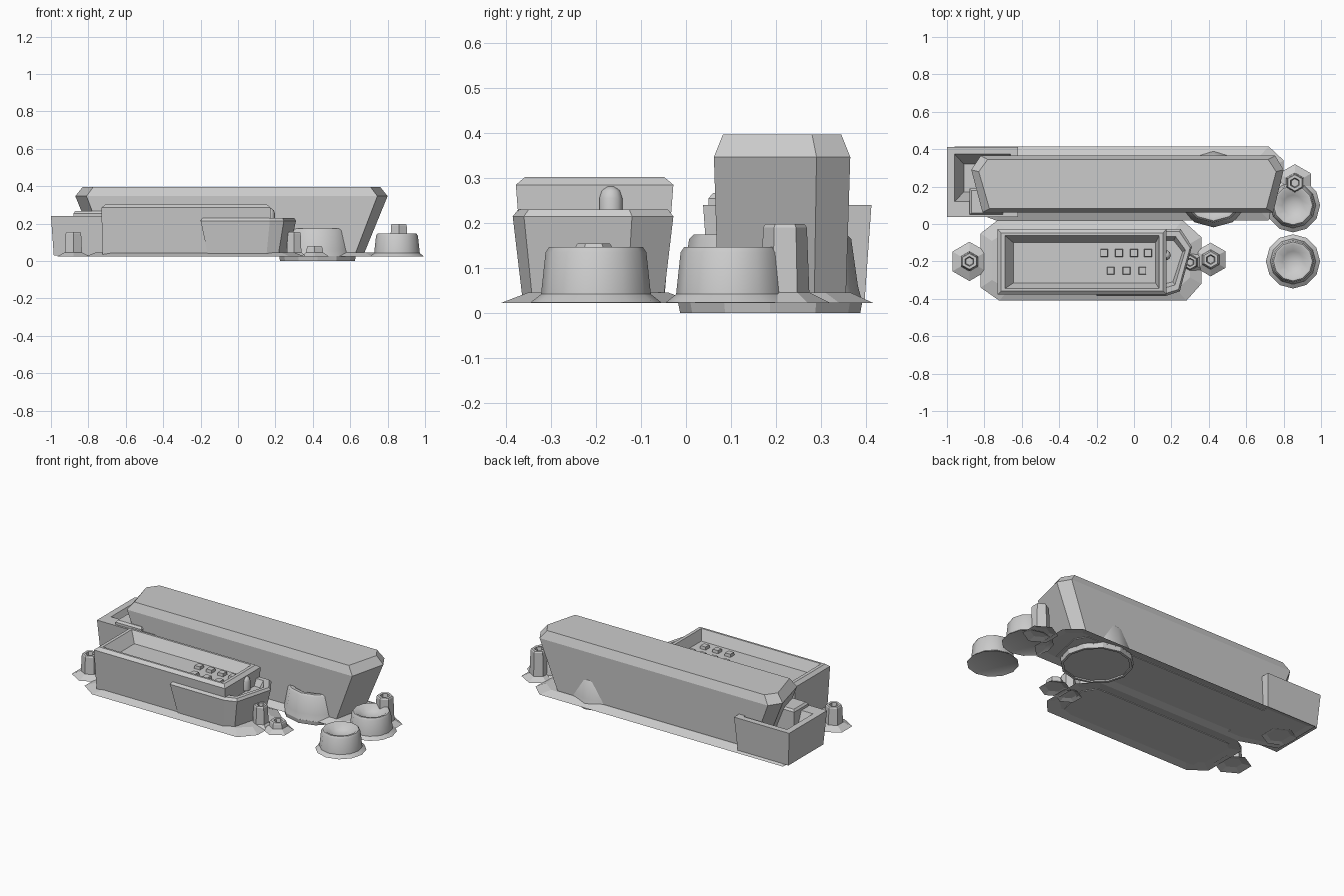
import bpy, math

if "Cube" in bpy.data.objects:
    bpy.data.objects.remove(bpy.data.objects["Cube"])


def make(name, verts, faces, smooth=False):
    me = bpy.data.meshes.new(name)
    me.from_pydata(verts, [], faces)
    me.update()
    ob = bpy.data.objects.new(name, me)
    bpy.context.collection.objects.link(ob)
    if smooth:
        bpy.ops.object.select_all(action='DESELECT')
        ob.select_set(True)
        bpy.context.view_layer.objects.active = ob
        bpy.ops.object.shade_smooth_by_angle(angle=math.radians(42))
    return ob


def inset(pts, dx, dy=None):
    """Shrink an outline about its centre by dx, dy on each side."""
    dy = dx if dy is None else dy
    xs, ys = [p[0] for p in pts], [p[1] for p in pts]
    cx, cy = (min(xs) + max(xs)) / 2, (min(ys) + max(ys)) / 2
    sx = 1 - 2 * dx / (max(xs) - min(xs))
    sy = 1 - 2 * dy / (max(ys) - min(ys))
    return [(cx + (x - cx) * sx, cy + (y - cy) * sy) for x, y in pts]


def loft(name, rings, smooth=False):
    """Skin a stack of (outline, z) rings and cap both ends."""
    n = len(rings[0][0])
    verts = [(x, y, z) for pts, z in rings for x, y in pts]
    faces = [list(range(n))[::-1], list(range(len(verts) - n, len(verts)))]
    for r in range(len(rings) - 1):
        for i in range(n):
            j = (i + 1) % n
            a, b = r * n, (r + 1) * n
            faces.append([a + i, a + j, b + j, b + i])
    return make(name, verts, faces, smooth)


def rect(x0, x1, y0, y1):
    return [(x0, y0), (x1, y0), (x1, y1), (x0, y1)]


def turned(name, x, y, profile, sides, turn=0.0, smooth=False):
    """Lathe a (radius, z) profile around a vertical axis."""
    rings = []
    for r, z in profile:
        ang = [turn + 2 * math.pi * i / sides for i in range(sides)]
        rings.append(([(x + r * math.cos(a), y + r * math.sin(a)) for a in ang], z))
    return loft(name, rings, smooth)


def skirt(name, pts, d):
    loft(name, [(inset(pts, d), 0.034), (pts, 0.023), (inset(pts, d), 0.046)])


# long rear building with chamfered top
rear = [(-0.81, 0.062), (0.745, 0.062), (0.80, 0.29), (0.755, 0.365),
        (-0.82, 0.365), (-0.87, 0.29)]
loft("rear_hall", [(inset(rear, 0.13, 0.01), 0.03), (rear, 0.347),
                   (inset(rear, 0.04, 0.02), 0.397)])
skirt("rear_skirt", [(-0.74, 0.02), (0.72, 0.02), (0.80, 0.10), (0.80, 0.34),
                     (0.72, 0.415), (-0.96, 0.415), (-0.96, 0.10)], 0.05)

# open tray at the left end of the rear building
tray = rect(-1.0, -0.62, 0.038, 0.412)
loft("rear_tray", [(inset(tray, 0.015), 0.03), (tray, 0.24),
                   (rect(-0.96, -0.66, 0.12, 0.375), 0.24),
                   (rect(-0.91, -0.68, 0.17, 0.32), 0.12)])
block = rect(-0.88, -0.70, 0.05, 0.19)
loft("tray_block", [(block, 0.12), (block, 0.255), (inset(block, 0.01), 0.267)])

# front building with a sunken roof
front = rect(-0.73, 0.175, -0.378, -0.028)
loft("front_hall", [(inset(front, 0.005, 0.02), 0.03), (front, 0.285),
                    (inset(front, 0.02), 0.302),
                    (rect(-0.69, 0.135, -0.345, -0.062), 0.302),
                    (rect(-0.645, 0.115, -0.315, -0.10), 0.24)])
skirt("front_skirt", [(-0.82, -0.34), (-0.72, -0.41), (0.28, -0.41), (0.36, -0.32),
                      (0.36, -0.07), (0.26, 0.02), (-0.73, 0.02), (-0.82, -0.05)], 0.06)

# roof studs
for row_y, xs in ((-0.155, (-0.16, -0.08, 0.0, 0.075)), (-0.25, (-0.125, -0.04, 0.045))):
    for x in xs:
        s = rect(x - 0.021, x + 0.021, row_y - 0.021, row_y + 0.021)
        loft("roof_stud", [(s, 0.235), (inset(s, 0.003), 0.258)])

# lower annex wrapped around the right end of the front building
annex = [(-0.20, -0.385), (0.17, -0.385), (0.245, -0.36), (0.31, -0.12),
         (0.25, -0.028), (-0.20, -0.028)]
loft("front_annex", [(inset(annex, 0.04, 0.022), 0.03), (annex, 0.215),
                     (inset(annex, 0.01, 0.012), 0.23), (inset(annex, 0.035, 0.04), 0.23),
                     (inset(annex, 0.05, 0.06), 0.19)])

# rounded knob on the end wall of the front building
turned("end_knob", 0.17, -0.167, [(0.027, 0.2), (0.027, 0.255), (0.021, 0.272), (0.009, 0.281)],
       10, smooth=True)

# flared hexagonal posts with a hole in the top: x, y, height, flare radius, post radius
for x, y, h, flare, r in ((-0.88, -0.20, 0.155, 0.105, 0.053), (0.41, -0.19, 0.08, 0.09, 0.053),
                          (0.30, -0.205, 0.155, 0.075, 0.045), (0.86, 0.22, 0.198, 0.10, 0.054),
                          (-0.88, 0.20, 0.08, 0.10, 0.053)):
    turned("hex_post", x, y, [(r, 0.034), (flare, 0.023), (r, 0.046), (r * 0.9, h - 0.008),
                              (r * 0.8, h), (r * 0.5, h), (r * 0.4, h - 0.03)], 6, math.pi / 6)

# two dished round tanks
for y in (-0.20, 0.10):
    turned("round_tank", 0.85, y, [(0.11, 0.038), (0.145, 0.024), (0.122, 0.042), (0.112, 0.135),
                                   (0.104, 0.147), (0.092, 0.147), (0.055, 0.118), (0.02, 0.108)],
           12, smooth=True)

# large dished tank through the rear building, on a base disc
turned("large_tank", 0.425, 0.187, [(0.205, 0.024), (0.195, 0.06), (0.18, 0.165), (0.17, 0.175),
                                    (0.15, 0.175), (0.09, 0.13), (0.03, 0.115)],
       12, math.pi / 2, smooth=True)
turned("base_disc", 0.425, 0.187, [(0.19, 0.012), (0.185, 0.0), (0.2, 0.0), (0.205, 0.026)],
       12, math.pi / 2)
